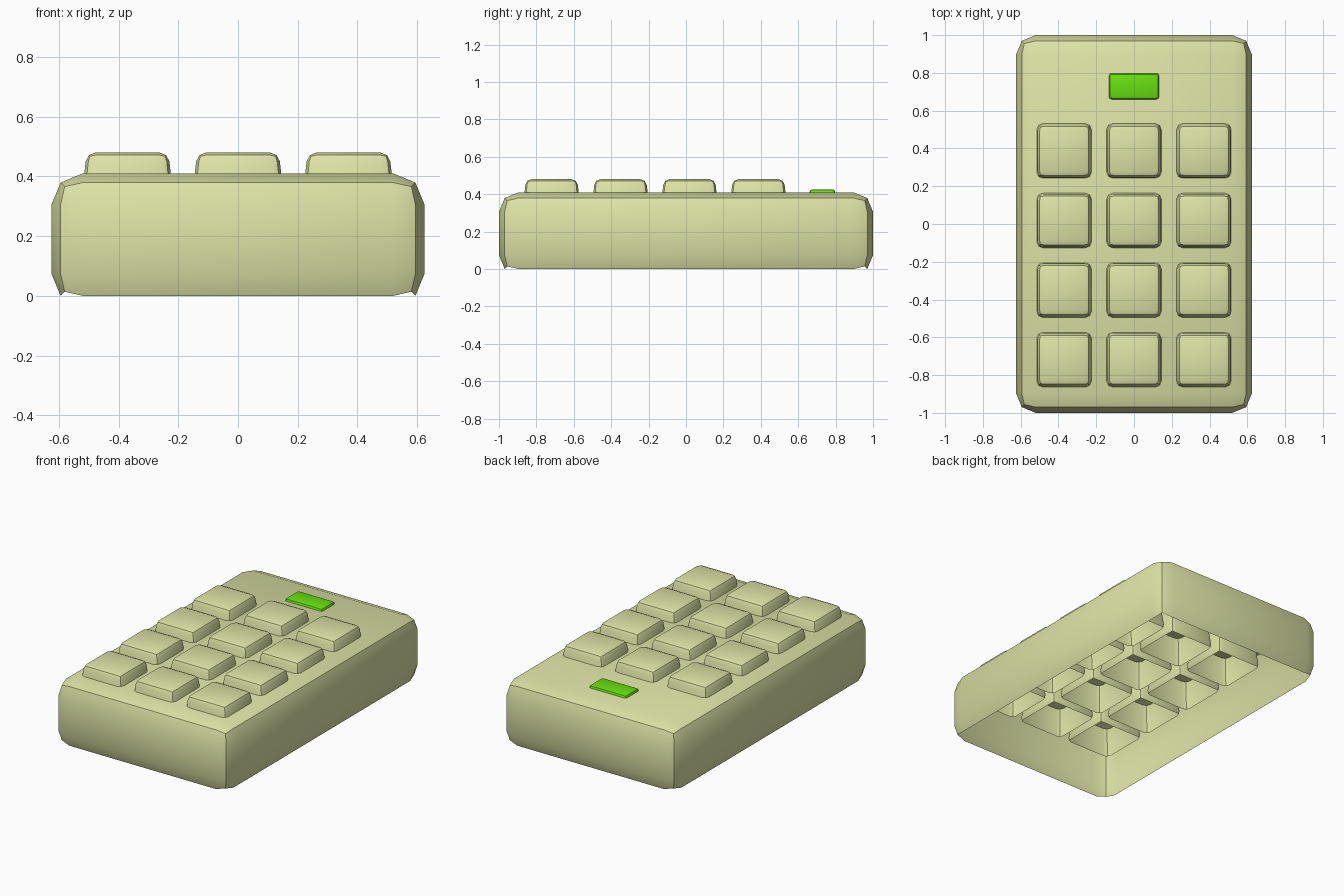
import bpy, bmesh
from mathutils import Vector

if "Cube" in bpy.data.objects:
    bpy.data.objects.remove(bpy.data.objects["Cube"])


def material(name, color):
    m = bpy.data.materials.new(name)
    m.diffuse_color = (*color, 1)
    m.use_nodes = True
    m.node_tree.nodes["Principled BSDF"].inputs["Base Color"].default_value = m.diffuse_color
    return m


casing = material("pale_casing", (0.73, 0.77, 0.38))
green = material("green_light", (0.14, 0.75, 0.005))


def open_shell(name, size, z0, z1, radius, mat, loc=(0, 0), flare=0.0):
    """Rounded box without underside; flare widens each side per unit below the top."""
    low = z0 - radius * 0.293          # rim ends at the middle of the lower rounding
    height = z1 - low
    bm = bmesh.new()
    bmesh.ops.create_cube(bm, size=1)
    for v in bm.verts:
        v.co = Vector((v.co.x * size[0], v.co.y * size[1], low + (v.co.z + 0.5) * height))
    bmesh.ops.bevel(bm, geom=bm.edges[:], offset=radius, segments=2,
                    profile=0.5, affect='EDGES')
    bm.normal_update()

    # smooth roundings with a crisp line along their middle
    flat = {v for f in bm.faces if max(abs(c) for c in f.normal) > 0.99 for v in f.verts}
    for f in bm.faces:
        f.smooth = True
    for e in bm.edges:
        e.smooth = e.verts[0] in flat or e.verts[1] in flat

    # open the underside
    bmesh.ops.delete(bm, geom=[v for v in bm.verts if v.co.z < low + radius * 0.05],
                     context='VERTS')
    for v in bm.verts:
        grow = flare * (z1 - v.co.z)
        v.co.x *= 1 + grow / (size[0] / 2)
        v.co.y *= 1 + grow / (size[1] / 2)
    me = bpy.data.meshes.new(name)
    bm.to_mesh(me)
    bm.free()
    me.materials.append(mat)
    ob = bpy.data.objects.new(name, me)
    ob.location = (loc[0], loc[1], 0)
    bpy.context.collection.objects.link(ob)
    return ob


# Main casing
open_shell("casing", (1.25, 2.0), 0.0, 0.41, 0.105, casing)

# Keys, hanging through the casing top
for row in range(4):
    for col in range(3):
        open_shell(f"key_{row + 1}_{col + 1}", (0.274, 0.274), 0.228, 0.48, 0.03, casing,
                   ((col - 1) * 0.37, 0.387 - row * 0.3685), flare=0.11)

# Indicator light
open_shell("indicator_light", (0.262, 0.134), 0.36, 0.426, 0.014, green,
           (0, 0.729), flare=0.1)
